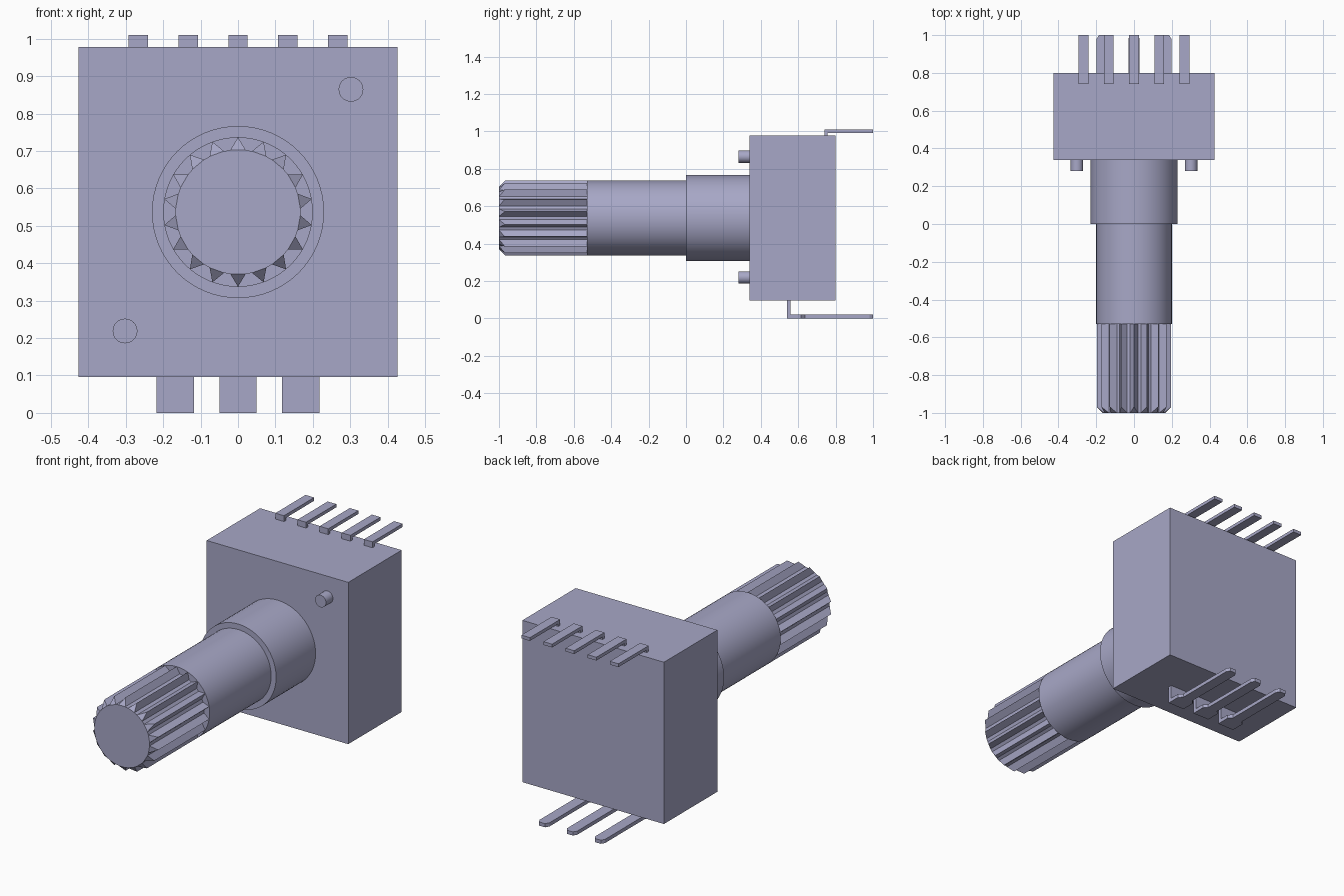
import bpy, bmesh, math
from mathutils import Vector

cube = bpy.data.objects.get("Cube")
if cube:
    bpy.data.objects.remove(cube, do_unlink=True)

mat = bpy.data.materials.new("lavender_grey")
mat.use_nodes = True
colour = (0.39, 0.39, 0.57, 1)
mat.diffuse_color = colour
mat.node_tree.nodes["Principled BSDF"].inputs["Base Color"].default_value = colour

AXIS_Z = 0.537   # height of the shaft axis
TEETH = 18


def finish(name, bm, smooth=False):
    bmesh.ops.recalc_face_normals(bm, faces=bm.faces)
    mesh = bpy.data.meshes.new(name)
    bm.to_mesh(mesh)
    bm.free()
    mesh.materials.append(mat)
    obj = bpy.data.objects.new(name, mesh)
    bpy.context.collection.objects.link(obj)
    if smooth:
        bpy.ops.object.select_all(action="DESELECT")
        obj.select_set(True)
        bpy.context.view_layer.objects.active = obj
        bpy.ops.object.shade_smooth_by_angle(angle=math.radians(30))
    return obj


def add_prism(bm, outline, direction):
    """Extrude a closed outline of 3D points along a direction."""
    face = bm.faces.new([bm.verts.new(p) for p in outline])
    new = bmesh.ops.extrude_face_region(bm, geom=[face], use_keep_orig=True)["geom"]
    moved = [v for v in new if isinstance(v, bmesh.types.BMVert)]
    bmesh.ops.translate(bm, verts=moved, vec=Vector(direction))


def add_box(bm, x0, x1, y0, y1, z0, z1):
    add_prism(bm, [(x0, y0, z0), (x1, y0, z0), (x1, y1, z0), (x0, y1, z0)], (0, 0, z1 - z0))


def ring_point(radius, angle, y, x=0, z=AXIS_Z):
    return (x + radius * math.sin(angle), y, z + radius * math.cos(angle))


def cylinder(name, radius, y0, y1, x=0, z=AXIS_Z, sides=64):
    bm = bmesh.new()
    outline = [ring_point(radius, math.tau * i / sides, y0, x, z) for i in range(sides)]
    add_prism(bm, outline, (0, y1 - y0, 0))
    return finish(name, bm, True)


# Housing
bm = bmesh.new()
add_box(bm, -0.427, 0.427, 0.34, 0.8, 0.096, 0.978)
finish("housing", bm)

# Threadless bushing, plain shaft and locating pegs
cylinder("bushing", 0.23, 0, 0.34)
cylinder("shaft", 0.2, -0.53, 0)
cylinder("upper_locating_peg", 0.033, 0.28, 0.34, 0.302, 0.865, 32)
cylinder("lower_locating_peg", 0.033, 0.28, 0.34, -0.302, 0.219, 32)

# Splined shaft end: pointed teeth, bevelled back to the core at the tip
bm = bmesh.new()
front, back = [], []
for i in range(TEETH):
    for offset, radius, tip in ((-7, 0.167, -1), (0, 0.2, -0.968), (7, 0.167, -1)):
        a = math.tau * i / TEETH + math.radians(offset)
        front.append(bm.verts.new(ring_point(radius, a, tip)))
        back.append(bm.verts.new(ring_point(radius, a, -0.53)))
count = len(front)
for i in range(count):
    j = (i + 1) % count
    bm.faces.new((front[i], front[j], back[j], back[i]))
for i in range(0, count, 3):
    bm.faces.new(front[i:i + 3])
bm.faces.new([v for i, v in enumerate(front) if i % 3 != 1])
bm.faces.new(back)
finish("splined_shaft_end", bm)

# Upper row of five bent terminals
for i in range(5):
    x = (i - 2) * 0.1335
    profile = [(0.74, 0.97), (0.74, 1.01), (1, 1.01), (1, 0.992), (0.757, 0.992), (0.757, 0.97)]
    bm = bmesh.new()
    add_prism(bm, [(x - 0.026, y, z) for y, z in profile], (0.052, 0, 0))
    finish(f"upper_terminal_{i + 1}", bm)

# Lower row of three terminals: wide root, narrow blade with clipped corners
half = [(0.05, 0.54), (0.05, 0.615), (0.03, 0.635), (0.03, 0.98), (0.018, 1)]
for i in range(3):
    x = (i - 1) * 0.168
    blade = half + [(-w, y) for w, y in reversed(half)]
    bm = bmesh.new()
    add_prism(bm, [(x + w, y, 0) for w, y in blade], (0, 0, 0.02))
    add_box(bm, x - 0.05, x + 0.05, 0.54, 0.56, 0.02, 0.1)
    finish(f"lower_terminal_{i + 1}", bm)
